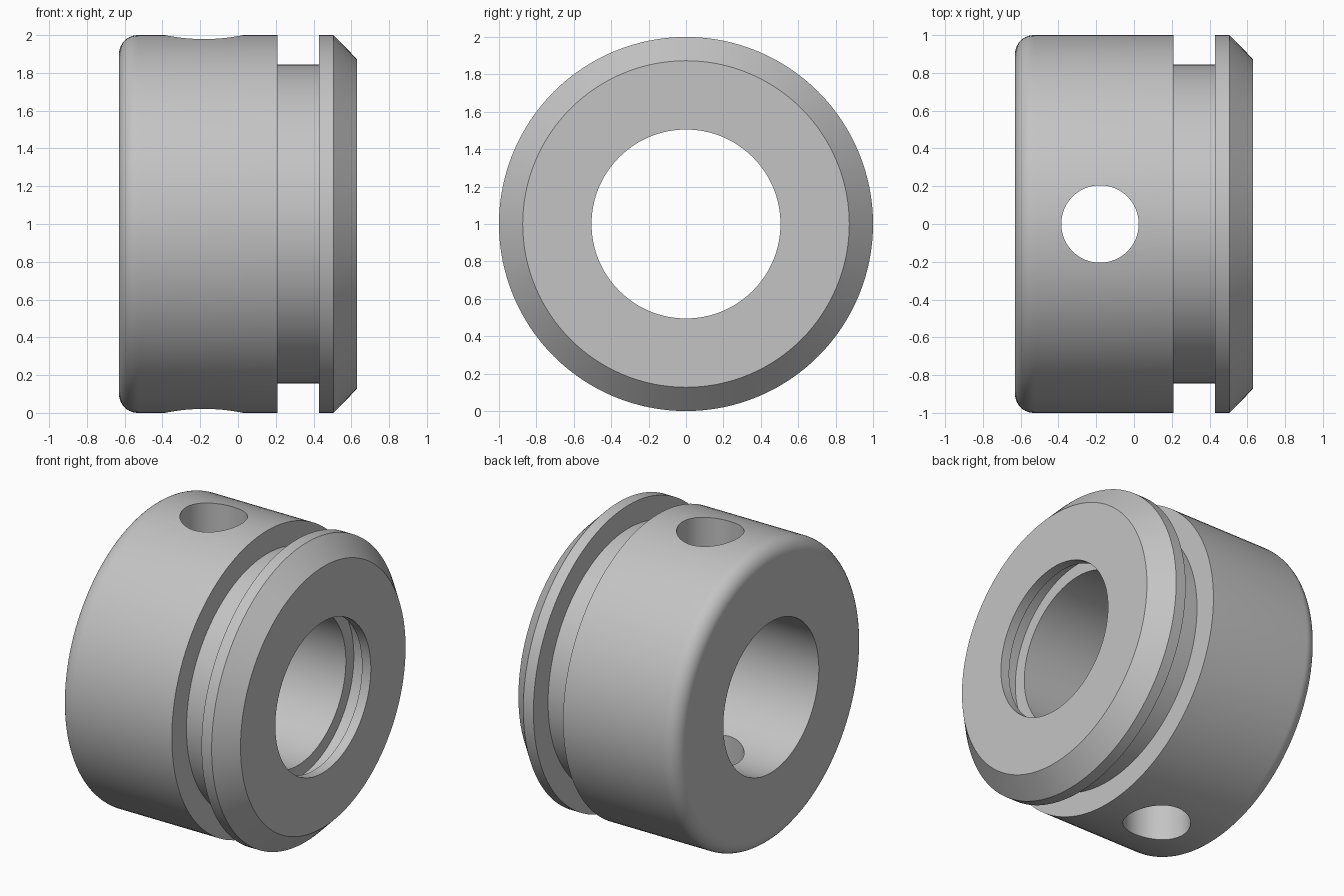
import bpy, bmesh, math
from mathutils import Matrix, Vector

cube = bpy.data.objects.get("Cube")
if cube:
    bpy.data.objects.remove(cube, do_unlink=True)

SEGMENTS = 128
HALF = 0.63            # half the length along x
OUTER, BORE = 1.0, 0.505
FILLET = 0.1
AXIS_Z = 1.0

# Single grey material
grey = bpy.data.materials.new("plain_grey")
grey.use_nodes = True
colour = (0.55, 0.55, 0.55, 1)
grey.diffuse_color = colour
grey.node_tree.nodes["Principled BSDF"].inputs["Base Color"].default_value = colour


def add_object(name, bm):
    mesh = bpy.data.meshes.new(name)
    bmesh.ops.recalc_face_normals(bm, faces=bm.faces)
    bm.to_mesh(mesh)
    bm.free()
    mesh.materials.append(grey)
    obj = bpy.data.objects.new(name, mesh)
    bpy.context.collection.objects.link(obj)
    return obj


def revolve(name, profile):
    """Turn a closed (x, radius) profile around the collar axis."""
    bm = bmesh.new()
    rings = []
    for i in range(SEGMENTS):
        a = 2 * math.pi * i / SEGMENTS
        rings.append([bm.verts.new((x, r * math.cos(a), AXIS_Z + r * math.sin(a)))
                      for x, r in profile])
    n = len(profile)
    for i, ring in enumerate(rings):
        after = rings[(i + 1) % SEGMENTS]
        for j in range(n):
            k = (j + 1) % n
            bm.faces.new((ring[j], ring[k], after[k], after[j]))
    return add_object(name, bm)


# Rounded rim on the left end
steps = 10
profile = [(-HALF, BORE)]
for s in range(steps + 1):
    a = math.pi / 2 * s / steps
    profile.append((-HALF + FILLET * (1 - math.cos(a)),
                    OUTER - FILLET * (1 - math.sin(a))))
# Outer groove, flange and chamfer
profile += [(0.21, OUTER), (0.21, 0.845), (0.43, 0.845), (0.43, OUTER),
            (0.505, OUTER), (HALF, 0.873)]
# Bore with a retaining groove near the right end
profile += [(HALF, BORE), (0.565, BORE), (0.565, 0.59), (0.445, 0.59), (0.445, BORE)]
collar = revolve("collar_body", profile)

# Cross hole through both walls
bm = bmesh.new()
bmesh.ops.create_cone(bm, cap_ends=True, segments=64, radius1=0.205, radius2=0.205,
                      depth=3, matrix=Matrix.Translation(Vector((-0.18, 0, AXIS_Z))))
cutter = add_object("cross_hole_cutter", bm)
cutter.hide_render = True

cut = collar.modifiers.new("cross_hole", 'BOOLEAN')
cut.operation = 'DIFFERENCE'
cut.solver = 'EXACT'
cut.object = cutter

bpy.ops.object.select_all(action='DESELECT')
collar.select_set(True)
bpy.context.view_layer.objects.active = collar
bpy.ops.object.modifier_apply(modifier=cut.name)
bpy.data.objects.remove(cutter, do_unlink=True)
bpy.ops.object.shade_smooth_by_angle(angle=math.radians(30))
